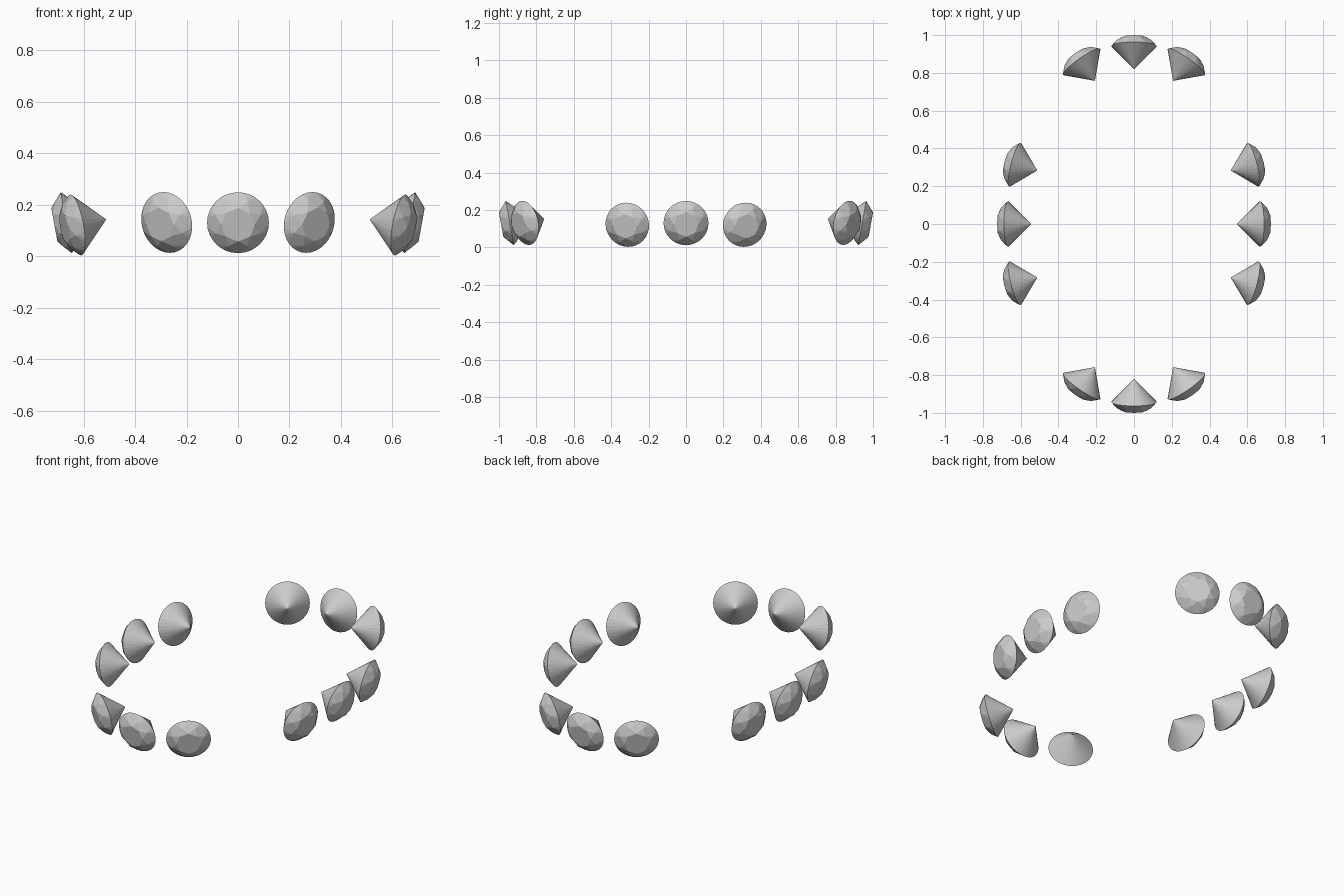
import bpy, bmesh
from math import pi, sin, cos, radians
from mathutils import Vector, Matrix

if "Cube" in bpy.data.objects:
    bpy.data.objects.remove(bpy.data.objects["Cube"])

R, TABLE_R, CROWN, PAV = 0.12, 0.066, 0.047, 0.124
TILT = radians(10.3)


def gem_mesh():
    """Brilliant cut: table up +Z, girdle on z=0, point at -Z."""
    bm = bmesh.new()

    def ring(n, r, z, off=0.0):
        return [bm.verts.new((r * cos(2 * pi * (i + off) / n),
                              r * sin(2 * pi * (i + off) / n), z)) for i in range(n)]
    table = ring(8, TABLE_R, CROWN)
    mid = ring(8, 0.095, 0.029, 0.5)
    girdle = ring(32, R, 0)
    tip = bm.verts.new((0, 0, -PAV))
    bm.faces.new(table)
    for i in range(8):
        # star facet, kite facet, upper girdle facets
        bm.faces.new((table[i], mid[i], table[(i + 1) % 8]))
        bm.faces.new((table[i], mid[i - 1], girdle[4 * i], mid[i]))
        for k in range(4):
            bm.faces.new((mid[i], girdle[4 * i + k], girdle[(4 * i + k + 1) % 32]))
    # pavilion
    for i in range(32):
        bm.faces.new((girdle[(i + 1) % 32], girdle[i], tip))
    bmesh.ops.recalc_face_normals(bm, faces=bm.faces)
    me = bpy.data.meshes.new("gem")
    bm.to_mesh(me)
    bm.free()
    return me


mesh = gem_mesh()


def place(name, x, y, z, heading):
    # table looks outwards along the heading, leaning slightly down
    a = radians(heading)
    n = Vector((cos(a) * cos(TILT), sin(a) * cos(TILT), -sin(TILT)))
    side = Vector((-sin(a), cos(a), 0))
    up = n.cross(side)
    rot = Matrix((side, up, n)).transposed().to_4x4()
    ob = bpy.data.objects.new(name, mesh)
    ob.matrix_world = Matrix.Translation((x, y, z)) @ rot
    bpy.context.collection.objects.link(ob)


# gems at the four middle positions
for s, fb, lr in ((1, "back", "right"), (-1, "front", "left")):
    place(f"gem_{fb}_middle", 0, s * 0.942, 0.13, 90 * s)
    place(f"gem_{lr}_middle", s * 0.667, 0, 0.13, 0 if s > 0 else 180)

# mirrored gems flanking them
for sx, lr in ((1, "right"), (-1, "left")):
    for sy, fb in ((1, "back"), (-1, "front")):
        def head(h):
            h = h if sx > 0 else 180 - h
            return h * sy
        place(f"gem_{fb}_{lr}_end", sx * 0.277, sy * 0.858, 0.131, head(55))
        place(f"gem_{fb}_{lr}_side", sx * 0.63, sy * 0.314, 0.121, head(14.5))
